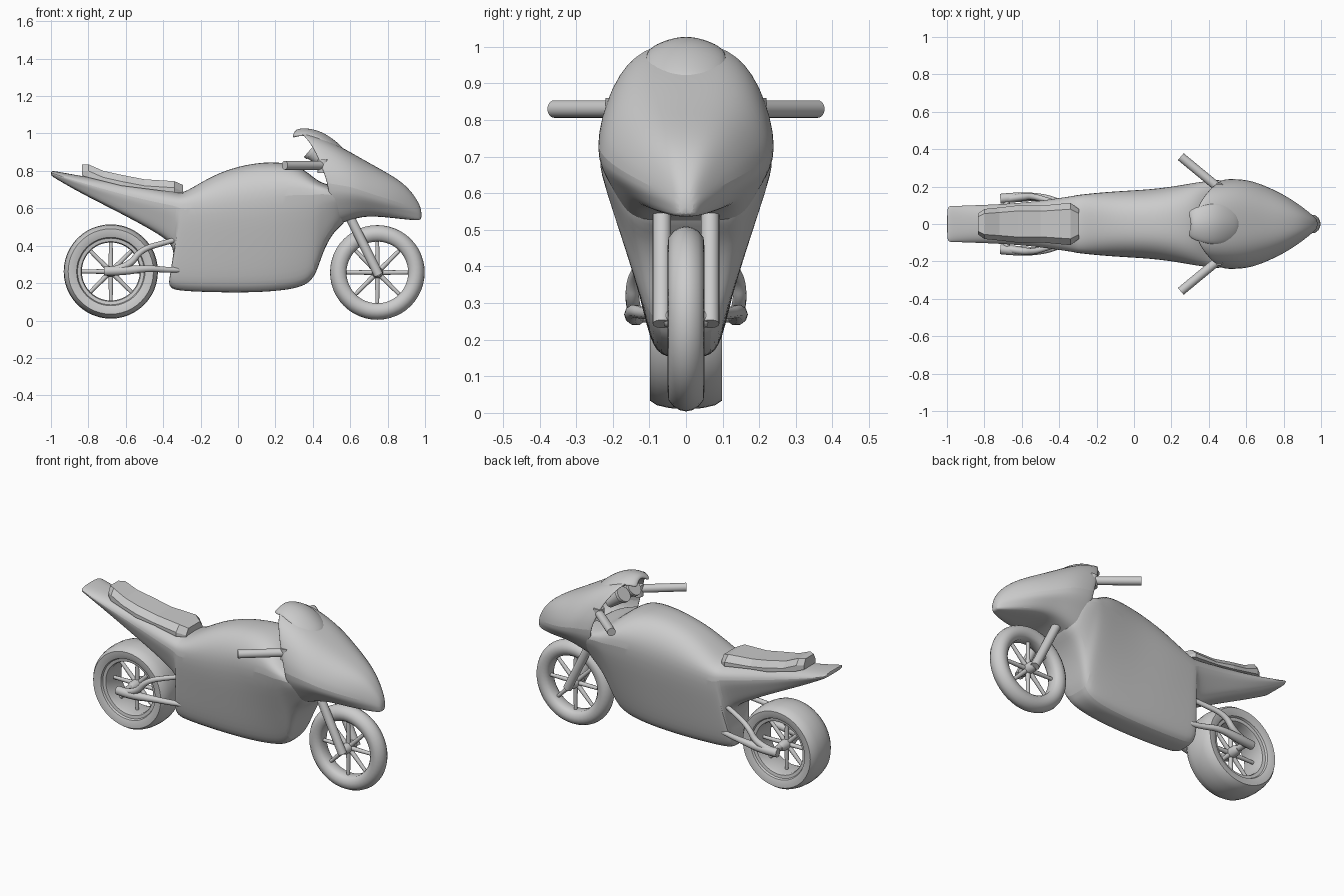
import bpy, bmesh, math
from mathutils import Vector

if "Cube" in bpy.data.objects:
    bpy.data.objects.remove(bpy.data.objects["Cube"])


def add_object(name, bm, levels=0, thickness=0, angle=40):
    bmesh.ops.recalc_face_normals(bm, faces=bm.faces)
    me = bpy.data.meshes.new(name)
    bm.to_mesh(me)
    bm.free()
    ob = bpy.data.objects.new(name, me)
    bpy.context.collection.objects.link(ob)
    if thickness:
        m = ob.modifiers.new("thickness", 'SOLIDIFY')
        m.thickness = thickness
        m.offset = -1
    if levels:
        m = ob.modifiers.new("smooth", 'SUBSURF')
        m.levels = m.render_levels = levels
    if angle:
        bpy.ops.object.select_all(action='DESELECT')
        ob.select_set(True)
        bpy.context.view_layer.objects.active = ob
        bpy.ops.object.shade_smooth_by_angle(angle=math.radians(angle))
    return ob


def loft(name, rings, closed=True, cap_start=True, cap_end=True, **kw):
    bm = bmesh.new()
    rows = [[bm.verts.new(p) for p in r] for r in rings]
    n = len(rows[0])
    for a, b in zip(rows, rows[1:]):
        for i in range(n if closed else n - 1):
            j = (i + 1) % n
            bm.faces.new((a[i], a[j], b[j], b[i]))
    if cap_start:
        bm.faces.new(rows[0])
    if cap_end:
        bm.faces.new(rows[-1])
    return add_object(name, bm, **kw)


def mirrored(half):
    return half + [(x, -y, z) for x, y, z in half[-2:0:-1]]


def lathe(name, profile, center, closed=True, steps=48):
    """Revolve (radius, y) points around the wheel axle."""
    rings = []
    for r, y in profile:
        rings.append([(center[0] + r * math.cos(2 * math.pi * k / steps), center[1] + y,
                       center[2] + r * math.sin(2 * math.pi * k / steps)) for k in range(steps)])
    if closed:
        rings.append(rings[0])
    ob = loft(name, rings, cap_start=not closed, cap_end=not closed)
    if closed:
        bm = bmesh.new()
        bm.from_mesh(ob.data)
        bmesh.ops.remove_doubles(bm, verts=bm.verts, dist=1e-5)
        bmesh.ops.recalc_face_normals(bm, faces=bm.faces)
        bm.to_mesh(ob.data)
        bm.free()
    return ob


def rod(name, a, b, r, sides=20, r2=None):
    a, b = Vector(a), Vector(b)
    bm = bmesh.new()
    bmesh.ops.create_cone(bm, cap_ends=True, segments=sides, radius1=r,
                          radius2=r if r2 is None else r2, depth=(b - a).length)
    rot = (b - a).to_track_quat('Z', 'Y').to_matrix()
    bmesh.ops.transform(bm, matrix=rot.to_4x4(), verts=bm.verts)
    bmesh.ops.translate(bm, vec=(a + b) / 2, verts=bm.verts)
    return add_object(name, bm)


def tube(name, pts, radius):
    cu = bpy.data.curves.new(name, 'CURVE')
    cu.dimensions = '3D'
    cu.bevel_depth = 0.02
    cu.bevel_resolution = 3
    cu.use_fill_caps = True
    sp = cu.splines.new('NURBS')
    sp.points.add(len(pts) - 1)
    for p, co, r in zip(sp.points, pts, radius):
        p.co = (*co, 1)
        p.radius = r / 0.02
    sp.order_u = 3
    sp.use_endpoint_u = True
    ob = bpy.data.objects.new(name, cu)
    bpy.context.collection.objects.link(ob)
    return ob


def section(xt, xm, xb, zt, zm, zb, w, wb):
    """Body cross-section: crown, widest point, tapered flank, rounded belly."""
    up, dn = zt - zm, zm - zb
    yz = [(0, zt), (.47 * w, zt - .04 * up), (.82 * w, zt - .36 * up), (1.02 * w, zm),
          ((w + wb) / 2, zm - .45 * dn), (wb, zb + .13 * dn), (.7 * wb, zb), (0, zb)]
    half = []
    for y, z in yz:
        if z >= zm:
            x = xt + (xm - xt) * (((zt - z) / up) ** 0.5 if up else 1)
        else:
            x = xm + (xb - xm) * (zm - z) / dn
        half.append((x, y, z))
    return mirrored(half)


# Main body: tail, tank and belly fairing (x, belly shift, top, widest z, bottom, half widths)
body = [(-1.0, 0, .80, .79, .775, .096, .085), (-.985, 0, .80, .785, .765, .098, .085),
        (-.85, 0, .775, .74, .685, .104, .075), (-.6, 0, .735, .67, .56, .115, .085),
        (-.4, 0, .70, .63, .45, .145, .09), (-.32, 0, .685, .62, .38, .158, .1),
        (-.30, -.09, .685, .62, .18, .162, .1), (-.26, -.07, .70, .62, .158, .168, .1),
        (-.1, 0, .80, .63, .15, .185, .105), (.1, 0, .85, .66, .15, .195, .105),
        (.25, 0, .848, .69, .162, .22, .105), (.34, 0, .82, .70, .18, .238, .105),
        (.41, 0, .76, .70, .22, .247, .11), (.45, 0, .735, .70, .36, .25, .13),
        (.51, 0, .72, .68, .48, .24, .16), (.60, 0, .70, .66, .54, .20, .14)]
loft("main_body", [section(x, x, x + d, *r) for x, d, *r in body], levels=2)

# Front fairing: hooded shell, open towards the rider
nose = [(.31, .485, 1.02, .72, .50, .25, .16), (.42, .54, .995, .71, .515, .253, .16),
        (.55, .62, .93, .70, .545, .246, .16), (.70, .70, .845, .67, .56, .215, .14),
        (.81, .81, .785, .64, .55, .16, .11), (.90, .90, .725, .61, .54, .095, .07),
        (.96, .96, .645, .585, .535, .045, .035), (.982, .982, .59, .565, .54, .02, .018)]
loft("front_fairing", [section(a, b, b, *r) for a, b, *r in nose],
     cap_start=False, levels=2, thickness=.014)

# Windscreen bubble
screen = [(.30, 1.015, .06), (.33, 1.035, .09), (.42, 1.028, .115), (.50, .985, .118), (.575, .92, .105)]
loft("windscreen", [[(x - .02 * u * u, w * u, z - .035 * u * u) for u in (-1, -.6, 0, .6, 1)]
                    for x, z, w in screen],
     closed=False, cap_start=False, cap_end=False, levels=2, thickness=.02)

# Seat: faceted pad
seat = [(-.835, .835, .775, .055), (-.80, .835, .765, .08), (-.72, .80, .745, .088), (-.62, .778, .72, .10),
        (-.50, .755, .705, .098), (-.34, .745, .685, .113), (-.295, .725, .68, .08)]
loft("seat", [mirrored([(x, 0, zt), (x, .7 * w, zt), (x, w, zt - .035), (x, w, zb), (x, 0, zb)])
              for x, zt, zb, w in seat], angle=0)

# Wheels
FRONT, REAR = (.745, 0, .257), (-.68, 0, .262)
front_half = [(.165, .026), (.178, .042), (.20, .05), (.222, .048), (.24, .034), (.25, .016)]
rear_half = [(.155, .06), (.16, .075), (.178, .078), (.183, .09), (.205, .098), (.228, .099),
             (.241, .08), (.249, .045)]
for name, c, half, rim, hub in (("front", FRONT, front_half, .17, .06), ("rear", REAR, rear_half, .16, .07)):
    lathe(name + "_tyre", half + [(half[-1][0] + .003, 0)] + [(r, -y) for r, y in half[::-1]], c)
    lathe(name + "_hub", [(.02, -hub), (.03, -hub * .6), (.03, hub * .6), (.02, hub)], c, closed=False, steps=20)
    for k in range(8):
        a = k * math.pi / 4
        d = Vector((math.cos(a), 0, math.sin(a)))
        rod(f"{name}_spoke_{k}", Vector(c), Vector(c) + d * rim, .014, 10, .010)
rod("rear_axle", (-.68, -.14, .265), (-.68, .14, .265), .018)

# Parts on both sides
for s, side in ((1, "left"), (-1, "right")):
    rod("fork_" + side, (.752, s * .066, .243), (.575, s * .066, .60), .025)
    rod("handlebar_" + side, (.25, s * .36, .83), (.45, s * .195, .83), .024)
    rod("handlebar_clamp_" + side, (.455, s * .19, .79), (.455, s * .19, .86), .03)
    # Instrument dial with raised rim
    rod("gauge_" + side, (.48, s * .052, .83), (.395, s * .052, .90), .028, 24, .042)
    rod("gauge_rim_" + side, (.397, s * .052, .898), (.383, s * .052, .91), .047, 24)
    # Swing arm: lower beam and curved upper brace
    tube("swing_arm_" + side, [(-.715, s * .135, .265), (-.62, s * .145, .265), (-.48, s * .145, .28),
                               (-.38, s * .11, .27), (-.28, s * .085, .27)], [.026, .027, .018, .016, .013])
    tube("swing_brace_" + side, [(-.67, s * .135, .27), (-.58, s * .148, .29), (-.52, s * .145, .38),
                                 (-.38, s * .10, .42), (-.30, s * .08, .44)], [.02, .02, .016, .014, .014])
